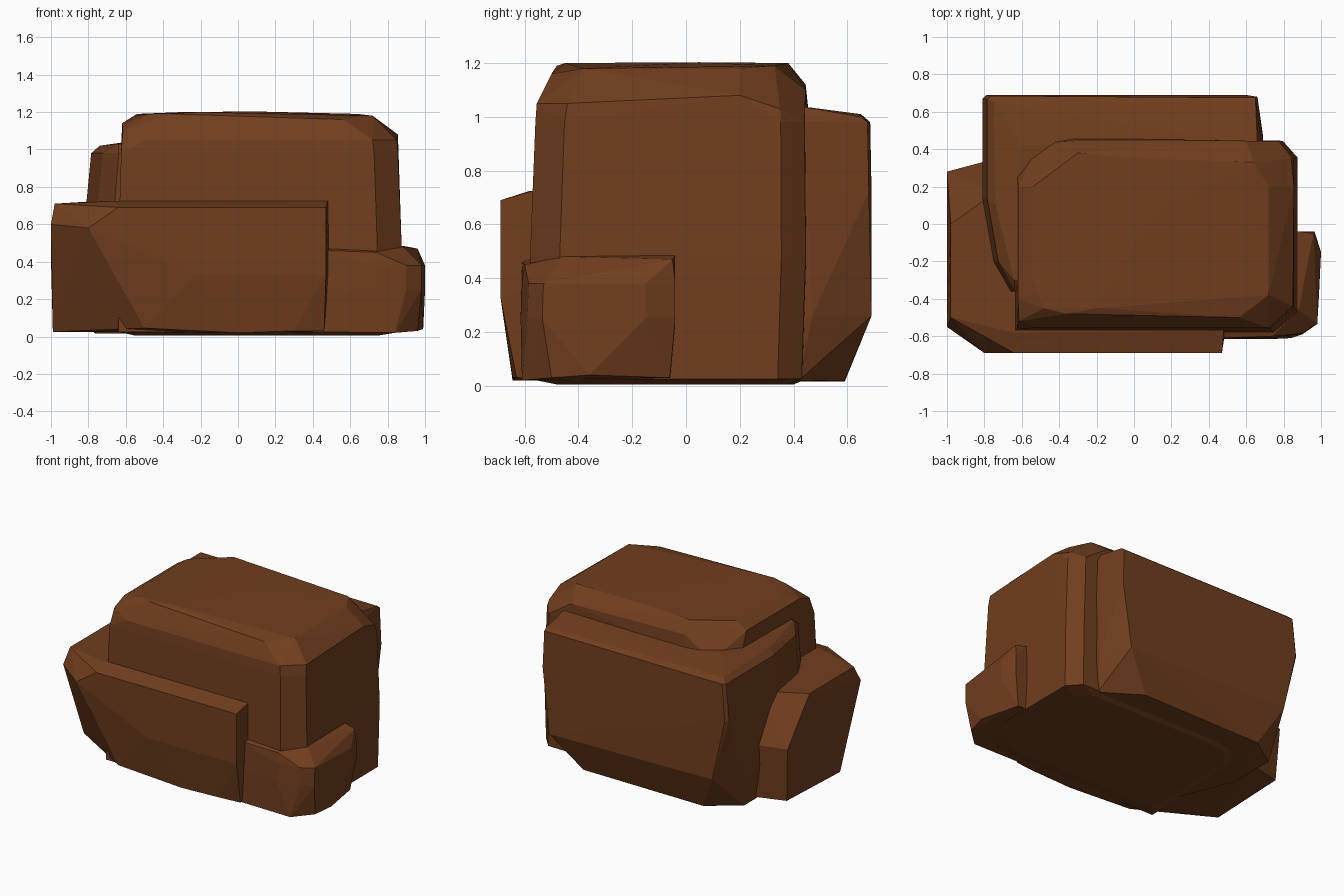
import bpy, bmesh

rock_mat = bpy.data.materials.new("brown_stone")
rock_mat.diffuse_color = (0.165, 0.048, 0.013, 1)


def block(name, outline, levels, corners):
    """Faceted block: plan outline refitted to (z, x0, x1, y0, y1) per level, plus chipped corners."""
    bm = bmesh.new()
    if levels:
        xs, ys = zip(*outline)
        ax, bx, ay, by = min(xs), max(xs), min(ys), max(ys)
    for z, x0, x1, y0, y1 in levels:
        for x, y in outline:
            bm.verts.new((x0 + (x - ax) / (bx - ax) * (x1 - x0),
                          y0 + (y - ay) / (by - ay) * (y1 - y0), z))
    for p in corners:
        bm.verts.new(p)
    res = bmesh.ops.convex_hull(bm, input=bm.verts)
    loose = {e for e in res["geom_interior"] + res["geom_unused"]
             if isinstance(e, bmesh.types.BMVert)}
    bmesh.ops.delete(bm, geom=list(loose), context='VERTS')
    bmesh.ops.dissolve_limit(bm, angle_limit=0.02, verts=bm.verts, edges=bm.edges)
    bmesh.ops.recalc_face_normals(bm, faces=bm.faces)
    me = bpy.data.meshes.new(name)
    bm.to_mesh(me)
    bm.free()
    me.materials.append(rock_mat)
    ob = bpy.data.objects.new(name, me)
    bpy.context.collection.objects.link(ob)
    return ob


# Tall central mass with bevelled crown
core = block(
    "boulder",
    [(-.64, -.57), (.74, -.57), (.87, -.46), (.87, .36), (.79, .45),
     (-.35, .47), (-.52, .44), (-.64, .28)],
    [(.005, -.55, .75, -.48, .4), (.025, -.64, .87, -.58, .45), (.48, -.64, .875, -.58, .465),
     (.98, -.625, .855, -.56, .46)],
    # shoulder, then crown
    [(-.615, -.52, 1.1), (-.62, -.4, 1.14), (-.62, .2, 1.14), (-.5, -.555, 1.05),
     (.72, -.555, 1.05), (.85, -.44, 1.05), (.855, .2, 1.08), (.84, .35, 1.03),
     (.6, .445, 1.1), (-.3, .445, 1.12),
     (-.55, -.28, 1.18), (-.48, -.45, 1.19), (-.36, -.48, 1.19), (.56, -.5, 1.16),
     (.72, -.38, 1.18), (.72, .2, 1.18), (.64, .33, 1.19), (0, .35, 1.2),
     (-.3, .38, 1.2), (-.54, .2, 1.19), (-.2, -.45, 1.2), (.1, .05, 1.203)])

# Rear slab, a step lower, wrapping round the left side
rear = block(
    "rear_ledge",
    [(-.79, .67), (-.77, .69), (.67, .68), (.7, .45), (.62, -.3),
     (-.64, -.36), (-.73, -.2), (-.79, .14)],
    [(.72, -.81, .69, -.36, .69), (.98, -.785, .68, -.36, .685)],
    # undercut base, then top
    [(-.55, .59, .015), (-.77, .44, .02), (-.76, .1, .015), (-.6, -.3, .015),
     (.4, .59, .02), (.66, .42, .02), (.6, -.3, .015),
     (-.69, .69, .28), (-.81, .47, .28), (-.81, .14, .26), (-.66, -.36, .26),
     (.6, .69, .26), (.69, .47, .26),
     (-.75, .65, 1.01), (.65, .65, 1.0), (-.74, .1, 1.02), (-.64, -.3, 1.03),
     (.66, .42, 1.04), (-.6, .42, 1.04)])

# Long low slab along the front and left, with a broad chip at its lower outer corner
front = block(
    "front_ledge", [], [],
    [(-.99, -.33, .025), (-.5, -.64, .045), (0, -.645, .02), (.3, -.645, .03),
     (.46, -.63, .03), (.4, 0, .02), (-.7, .33, .03), (-.98, .26, .04),
     (-1, -.55, .6), (-.8, -.69, .58), (-.55, -.69, .5), (-.23, -.69, .33),
     (.3, -.69, .32), (.47, -.69, .33), (.49, -.56, .35),
     (-.7, .36, .42), (-1, .28, .42),
     (-.64, -.69, .69), (.47, -.69, .69), (.48, -.57, .725), (-.98, -.5, .71),
     (-.98, 0, .71), (-.74, .17, .725), (-.65, -.58, .725), (.4, -.2, .72)])

# Small low block at the front right
side = block(
    "right_ledge",
    [(.4, -.61), (.74, -.61), (.9, -.585), (.98, -.53), (1, -.15), (.965, -.04), (.4, -.04)],
    [(.25, .4, 1, -.615, -.04), (.38, .4, 1, -.61, -.04)],
    # base, then top
    [(.4, -.61, .025), (.84, -.61, .02), (.96, -.5, .03), (.99, -.36, .04),
     (.93, -.06, .03), (.4, -.05, .02),
     (.45, -.61, .46), (.74, -.6, .45), (.9, -.54, .41), (.45, -.54, .485),
     (.88, -.46, .48), (.96, -.05, .47), (.88, -.04, .485), (.45, -.04, .485)])

# Fuse the blocks into one stone
bpy.context.view_layer.objects.active = core
for part in (rear, front, side):
    mod = core.modifiers.new("union_" + part.name, 'BOOLEAN')
    mod.operation, mod.solver, mod.object = 'UNION', 'EXACT', part
    bpy.ops.object.modifier_apply(modifier=mod.name)
    bpy.data.objects.remove(part)
